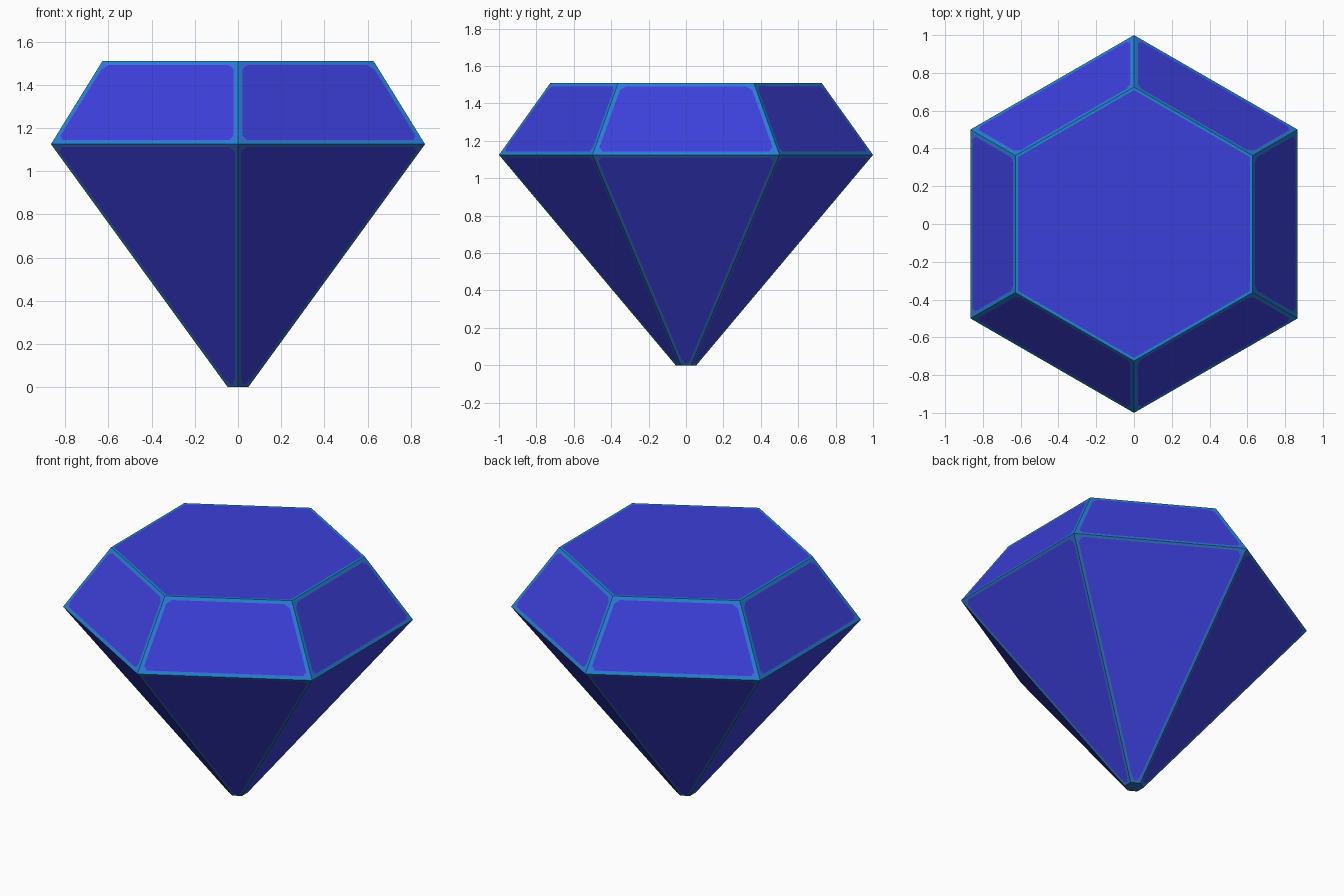
import bpy, bmesh, math

if "Cube" in bpy.data.objects:
    bpy.data.objects.remove(bpy.data.objects["Cube"])

SIDES = 6
RINGS = [(0.055, 0.0), (1.0, 1.125), (0.725, 1.51)]   # radius, height


def material(name, rgb):
    m = bpy.data.materials.new(name)
    m.diffuse_color = (*rgb, 1)
    m.use_nodes = True
    m.node_tree.nodes["Principled BSDF"].inputs["Base Color"].default_value = m.diffuse_color
    return m


BODY, EDGE, HIGHLIGHT, LOWER_EDGE = range(4)
mats = [material("gem blue", (0.046, 0.050, 0.70)),
        material("edge teal blue", (0.014, 0.235, 0.64)),
        material("corner light blue", (0.040, 0.165, 0.73)),
        material("lower edge blue", (0.032, 0.16, 0.54))]


def inset(bm, face, width, rim_mat):
    """Frame a facet with a flat coloured rim; the face itself stays the panel."""
    rim = bmesh.ops.inset_individual(bm, faces=[face], thickness=width,
                                     use_even_offset=True)["faces"]
    for f in rim:
        f.material_index = rim_mat
    face.material_index = BODY


def cut_corners(bm, face, size, mat):
    """Slice the panel corners off as small coloured triangles."""
    cuts = {}
    for e in list(face.edges):
        v0, v1 = e.verts
        length = e.calc_length()
        d = min(size, 0.3 * length)
        a = bmesh.utils.edge_split(e, v0, d / length)[1]
        b = bmesh.utils.edge_split(bm.edges.get((a, v1)), v1, d / (length - d))[1]
        cuts.setdefault(v0, []).append(a)
        cuts.setdefault(v1, []).append(b)
    for v, (a, b) in cuts.items():
        new = bmesh.utils.face_split(face, a, b)[0]
        corner, face = (new, face) if v in new.verts else (face, new)
        corner.material_index = mat
        face.material_index = BODY


bm = bmesh.new()

# Rings of corners with two points on the y axis
rings = [[bm.verts.new((r * math.sin(i * math.tau / SIDES),
                        -r * math.cos(i * math.tau / SIDES), z))
          for i in range(SIDES)] for r, z in RINGS]

# Pavilion and crown facets, table and small flat tip
bands = []
for low, high in zip(rings, rings[1:]):
    bands.append([bm.faces.new((low[i], low[(i + 1) % SIDES],
                                high[(i + 1) % SIDES], high[i]))
                  for i in range(SIDES)])
table = bm.faces.new(rings[-1])
tip = bm.faces.new(rings[0][::-1])
tip.material_index = LOWER_EDGE
bm.normal_update()

# Coloured rims along every facet
inset(bm, table, 0.014, EDGE)
for f in bands[0]:
    inset(bm, f, 0.016, LOWER_EDGE)
    cut_corners(bm, f, 0.03, LOWER_EDGE)
for f in bands[1]:
    inset(bm, f, 0.014, EDGE)
    inset(bm, f, 0.008, HIGHLIGHT)
    cut_corners(bm, f, 0.025, HIGHLIGHT)

mesh = bpy.data.meshes.new("gem")
bm.to_mesh(mesh)
bm.free()
for m in mats:
    mesh.materials.append(m)
gem = bpy.data.objects.new("gem", mesh)
bpy.context.collection.objects.link(gem)
